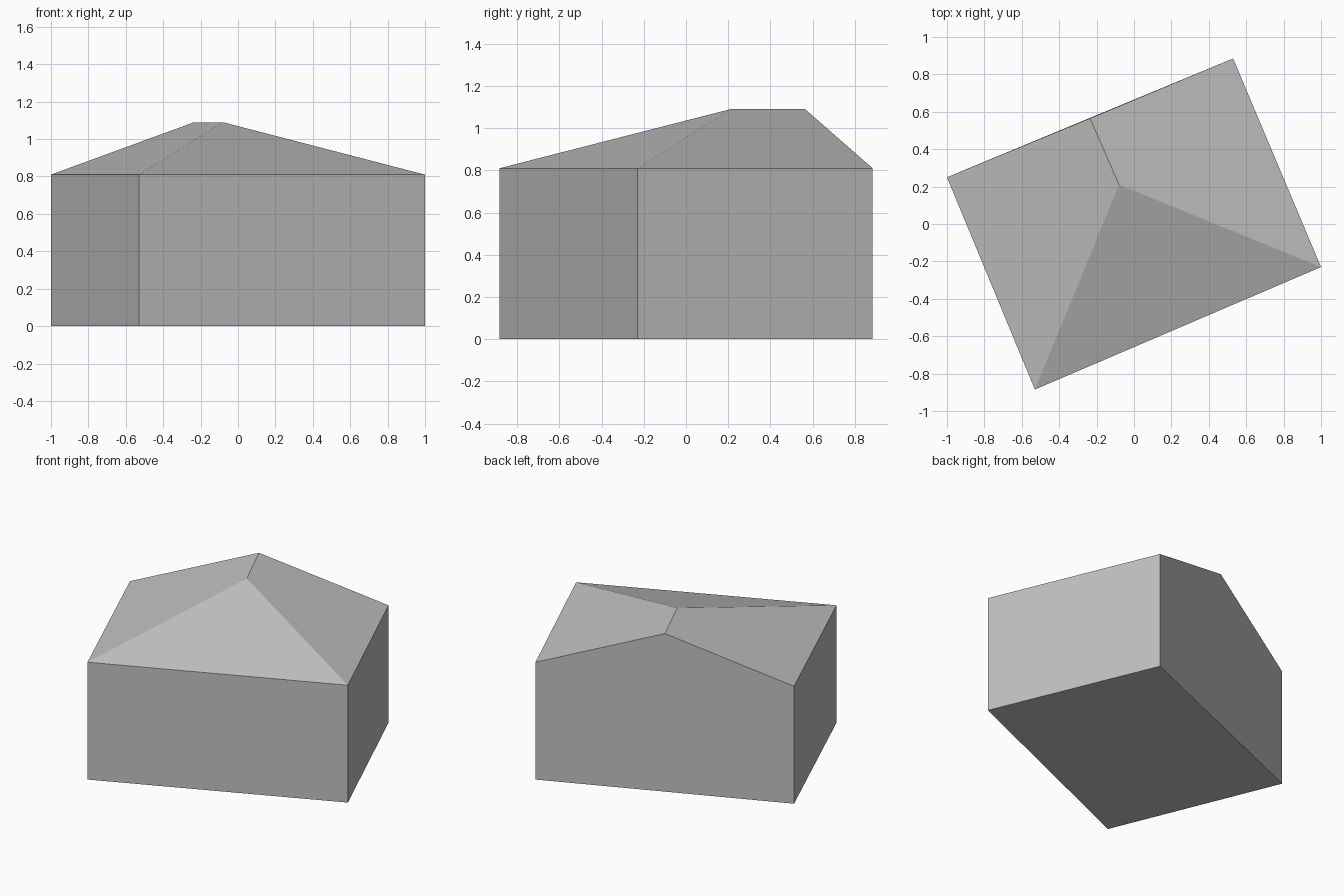
import bpy
import bmesh

if "Cube" in bpy.data.objects:
    bpy.data.objects.remove(bpy.data.objects["Cube"], do_unlink=True)

EAVES, RIDGE = 0.81, 1.09

# Plan corners of the turned building, counter-clockwise
west, south, east, north = (-1.0, 0.25), (-0.53, -0.885), (1.0, -0.23), (0.53, 0.885)
corners = [west, south, east, north]
gable_top = (-0.235, 0.565)
hip_top = (-0.08, 0.21)

grey = bpy.data.materials.new("plain_grey")
grey.use_nodes = True
colour = (0.53, 0.53, 0.53, 1)
grey.diffuse_color = colour
grey.node_tree.nodes["Principled BSDF"].inputs["Base Color"].default_value = colour


def build(name, faces):
    """Make a flat-shaded object from lists of corner points."""
    bm = bmesh.new()
    for points in faces:
        bm.faces.new([bm.verts.new(p) for p in points])
    bmesh.ops.remove_doubles(bm, verts=bm.verts, dist=0.0001)
    mesh = bpy.data.meshes.new(name)
    bm.to_mesh(mesh)
    bm.free()
    mesh.materials.append(grey)
    obj = bpy.data.objects.new(name, mesh)
    bpy.context.collection.objects.link(obj)


def at(point, height):
    return (*point, height)


# Walls: three rectangles, a gabled back and the floor
walls = [[at(p, 0) for p in reversed(corners)]]
for a, b in zip(corners[:3], corners[1:]):
    walls.append([at(a, 0), at(b, 0), at(b, EAVES), at(a, EAVES)])
walls.append([at(north, 0), at(west, 0), at(west, EAVES),
              at(gable_top, RIDGE), at(north, EAVES)])
build("walls", walls)

# Roof: two side slopes and a hipped front slope meeting at a short ridge
w, s, e, n = [at(p, EAVES) for p in corners]
gable, hip = at(gable_top, RIDGE), at(hip_top, RIDGE)
build("roof", [[w, s, hip, gable], [s, e, hip], [e, n, gable, hip]])
